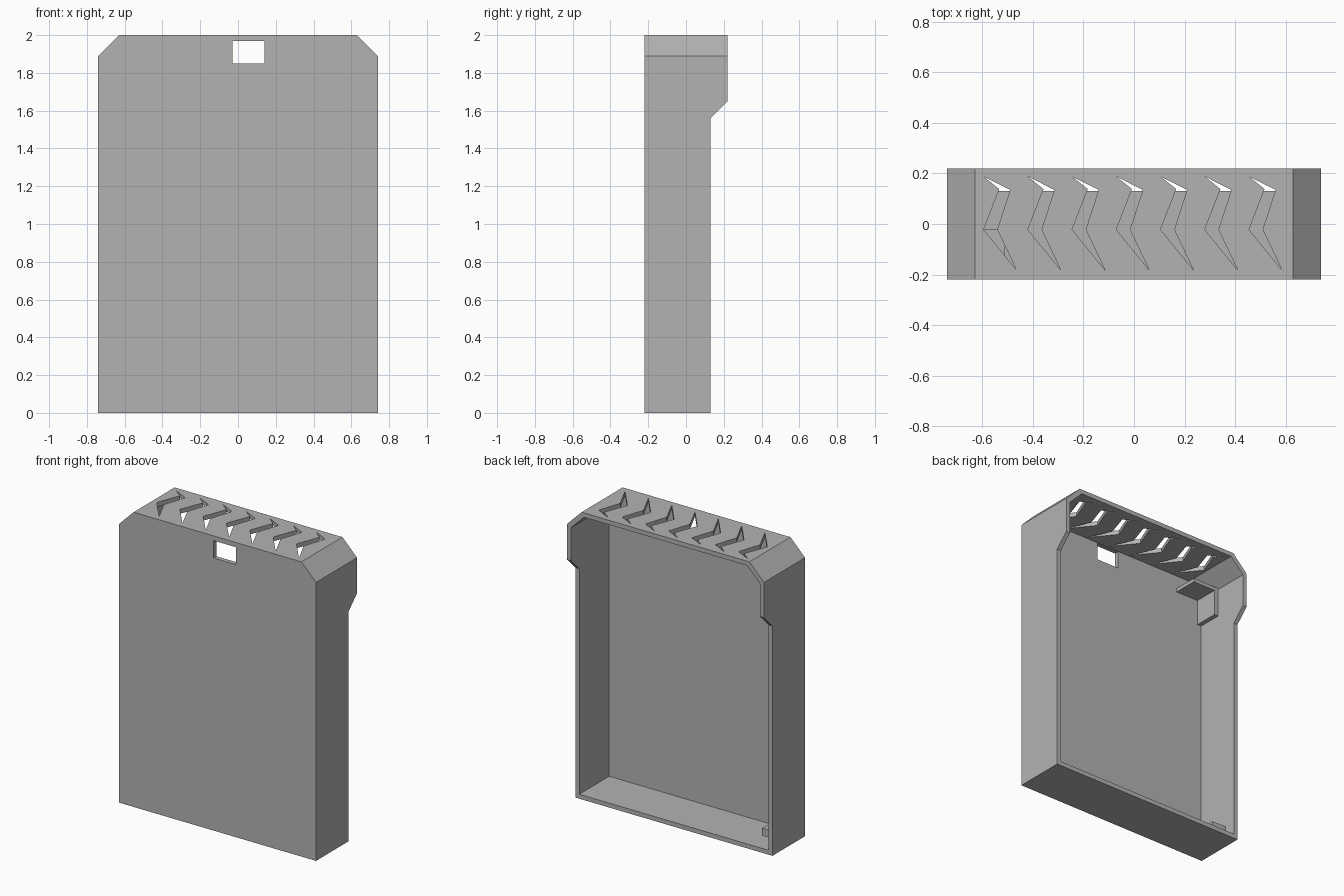
import bpy, bmesh

cube = bpy.data.objects.get("Cube")
if cube:
    bpy.data.objects.remove(cube, do_unlink=True)

grey = bpy.data.materials.new("plain_grey")
grey.use_nodes = True
grey.diffuse_color = (0.45, 0.45, 0.45, 1)
grey.node_tree.nodes["Principled BSDF"].inputs["Base Color"].default_value = grey.diffuse_color


def prism(name, points, axis, low, high):
    """Extrude a 2D outline along an axis; the outline uses the other two axes in order."""
    bm = bmesh.new()

    def place(p, d):
        co = list(p)
        co.insert("xyz".index(axis), d)
        return co

    face = bm.faces.new([bm.verts.new(place(p, low)) for p in points])
    top = bmesh.ops.extrude_face_region(bm, geom=[face])["geom"]
    for v in top:
        if isinstance(v, bmesh.types.BMVert):
            v.co["xyz".index(axis)] = high
    bmesh.ops.recalc_face_normals(bm, faces=bm.faces)
    mesh = bpy.data.meshes.new(name)
    bm.to_mesh(mesh)
    bm.free()
    mesh.materials.append(grey)
    obj = bpy.data.objects.new(name, mesh)
    bpy.context.collection.objects.link(obj)
    return obj


def box(name, x, y, z):
    return prism(name, [(x[0], y[0]), (x[1], y[0]), (x[1], y[1]), (x[0], y[1])], "z", *z)


def cut(target, cutter):
    """Subtract a cutter, then remove it."""
    cutter.hide_render = True
    mod = target.modifiers.new("cut", "BOOLEAN")
    mod.operation = "DIFFERENCE"
    mod.solver = "EXACT"
    mod.object = cutter
    bpy.context.view_layer.objects.active = target
    bpy.ops.object.modifier_apply(modifier=mod.name)
    bpy.data.objects.remove(cutter, do_unlink=True)


def outline(half, bottom, top, bevel):
    right = [(half, bottom), (half, top - bevel), (half - bevel, top)]
    return right + [(-x, z) for x, z in reversed(right)]


# Hollow case, open at the back, with chamfered top corners
wall = 0.03
case = prism("case_shell", outline(0.74, 0, 2, 0.11), "y", -0.22, 0.22)
cut(case, prism("cavity", outline(0.74 - wall, wall, 2 - wall, 0.098), "y", -0.19, 0.5))

# Shallower lower part, with a sloped step up to the deep top
cut(case, prism("step_cutter", [(0.13, -0.1), (0.13, 1.56), (0.33, 1.76), (0.33, -0.1)],
                "x", -1, 1))

# Window in the front wall
cut(case, box("window_cutter", (-0.03, 0.14), (-0.4, -0.1), (1.85, 1.968)))

# Row of zigzag vents through the top
vent = [(-0.595, 0.188), (-0.49, 0.135), (-0.541, -0.022),
        (-0.465, -0.182), (-0.595, -0.022), (-0.533, 0.138)]
for i in range(7):
    cut(case, prism("vent_cutter", [(x + i * 0.175, y) for x, y in vent], "z", 1.93, 2.1))

# Inner bracket: shelf and upright beside the right wall
box("bracket_shelf", (-0.71, -0.51), (-0.19, -0.022), (1.855, 1.88))
box("bracket_upright", (-0.71, -0.68), (-0.19, -0.022), (1.68, 1.855))

# Small peg near the floor on the right wall
box("lower_peg", (-0.71, -0.605), (0.0, 0.047), (0.07, 0.12))
